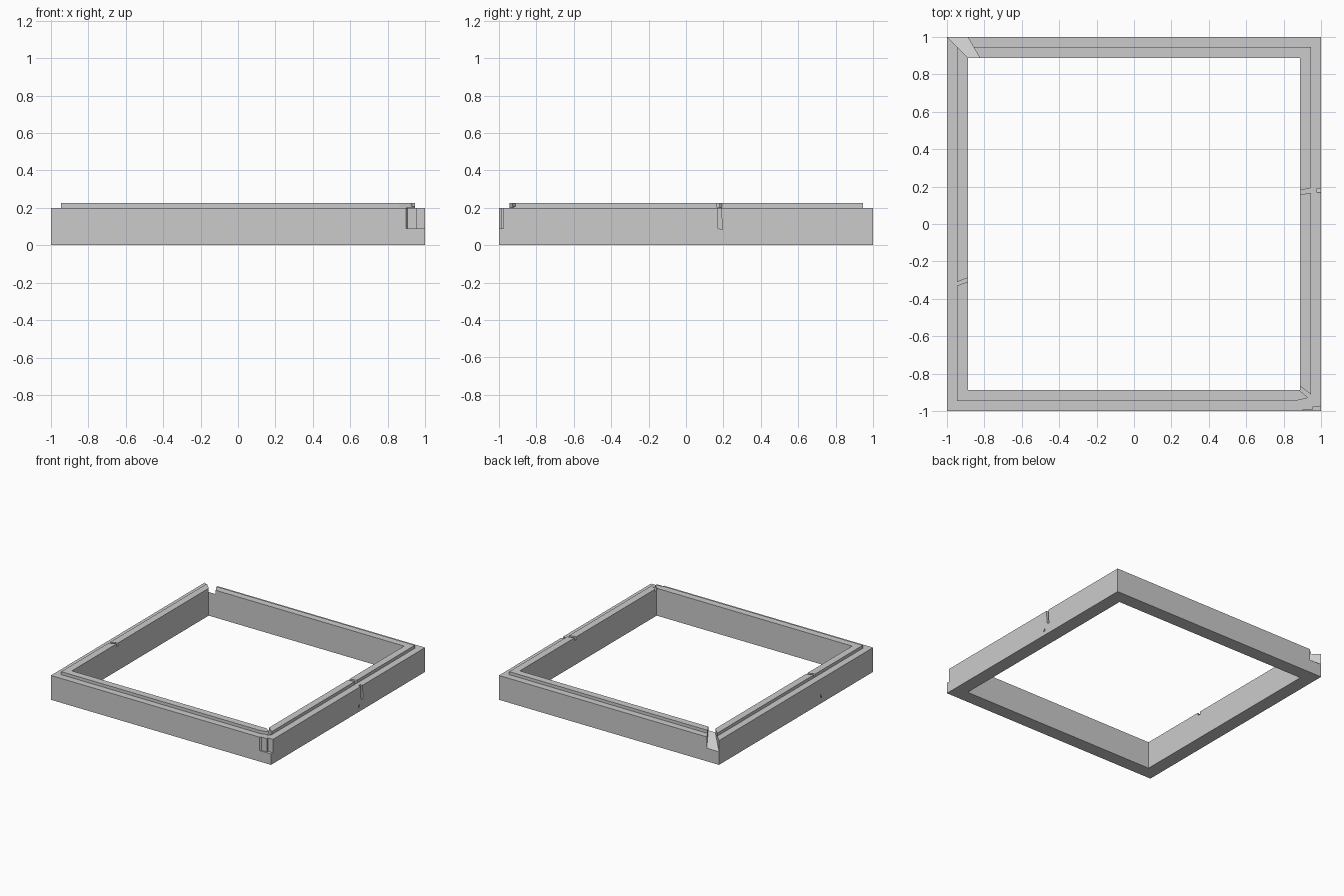
import bpy, bmesh

if "Cube" in bpy.data.objects:
    bpy.data.objects.remove(bpy.data.objects["Cube"])

def make_object(name, bm):
    bmesh.ops.recalc_face_normals(bm, faces=bm.faces)
    mesh = bpy.data.meshes.new(name)
    bm.to_mesh(mesh)
    bm.free()
    ob = bpy.data.objects.new(name, mesh)
    bpy.context.collection.objects.link(ob)
    return ob

# Square frame: sweep a stepped cross-section (half width, height) round four corners
profile = [(1, 0), (1, 0.2), (0.945, 0.2), (0.945, 0.225), (0.888, 0.225), (0.888, 0)]
bm = bmesh.new()
rings = [[bm.verts.new((sx * r, sy * r, z)) for sx, sy in ((-1, -1), (1, -1), (1, 1), (-1, 1))]
         for r, z in profile]
for a, b in zip(rings, rings[1:] + rings[:1]):
    for i in range(4):
        j = (i + 1) % 4
        bm.faces.new((a[i], a[j], b[j], b[i]))
frame = make_object("stone_frame", bm)

def prism(bottom, top):
    """Closed solid between two matching loops of points."""
    bm = bmesh.new()
    lo = [bm.verts.new(p) for p in bottom]
    hi = [bm.verts.new(p) for p in top]
    bm.faces.new(lo)
    bm.faces.new(hi)
    n = len(lo)
    for i in range(n):
        bm.faces.new((lo[i], lo[(i + 1) % n], hi[(i + 1) % n], hi[i]))
    return make_object("chip_cutter", bm)

def cut(cutter):
    mod = frame.modifiers.new("chip", 'BOOLEAN')
    mod.operation = 'DIFFERENCE'
    mod.solver = 'EXACT'
    mod.object = cutter
    bpy.context.view_layer.objects.active = frame
    bpy.ops.object.modifier_apply(modifier=mod.name)
    bpy.data.objects.remove(cutter)

def cut_plan(plan, z0, z1=0.3):
    cut(prism([(x, y, z0) for x, y in plan], [(x, y, z1) for x, y in plan]))

# Broken back-left corner, floor sloping up toward the inside
plan = [(-1.01, 1.01), (-0.895, 1.01), (-0.82, 0.88), (-0.88, 0.88)]
floor = [0.10, 0.10, 0.20, 0.20]
cut(prism([(x, y, z) for (x, y), z in zip(plan, floor)], [(x, y, 0.3) for x, y in plan]))

# Chipped front-right corner of the outer wall
cut_plan([(0.89, -1.01), (0.905, -0.99), (0.957, -0.99), (0.957, -0.975),
          (1.01, -0.975), (1.01, -1.01)], 0.09)

# Worn front-right corner of the raised lip, with a crack across it
cut_plan([(0.84, -0.95), (0.92, -0.932), (0.955, -0.915), (0.955, -0.955), (0.84, -0.955)], 0.2005)
cut_plan([(0.88, -0.885), (0.95, -0.945), (0.95, -0.915), (0.88, -0.86)], 0.207)

# Cracks across the lip of the right and left rails
cut_plan([(0.88, 0.155), (0.95, 0.168), (0.95, 0.193), (0.88, 0.178)], 0.203)
cut_plan([(-0.955, -0.333), (-0.88, -0.305), (-0.88, -0.285), (-0.955, -0.313)], 0.203)

# Crack running down the right outer wall
crack = [(0.172, 0.09), (0.194, 0.085), (0.186, 0.25), (0.165, 0.25)]
cut(prism([(0.978, y, z) for y, z in crack], [(1.02, y, z) for y, z in crack]))

# Small nicks low on the right and left walls
for side, y0, z0 in ((1, 0.13, 0.03), (-1, -0.335, 0.045)):
    nick = [(y0, z0), (y0 + 0.02, z0 + 0.005), (y0 + 0.015, z0 + 0.03)]
    cut(prism([(side * 0.992, y, z) for y, z in nick], [(side * 1.02, y, z) for y, z in nick]))
